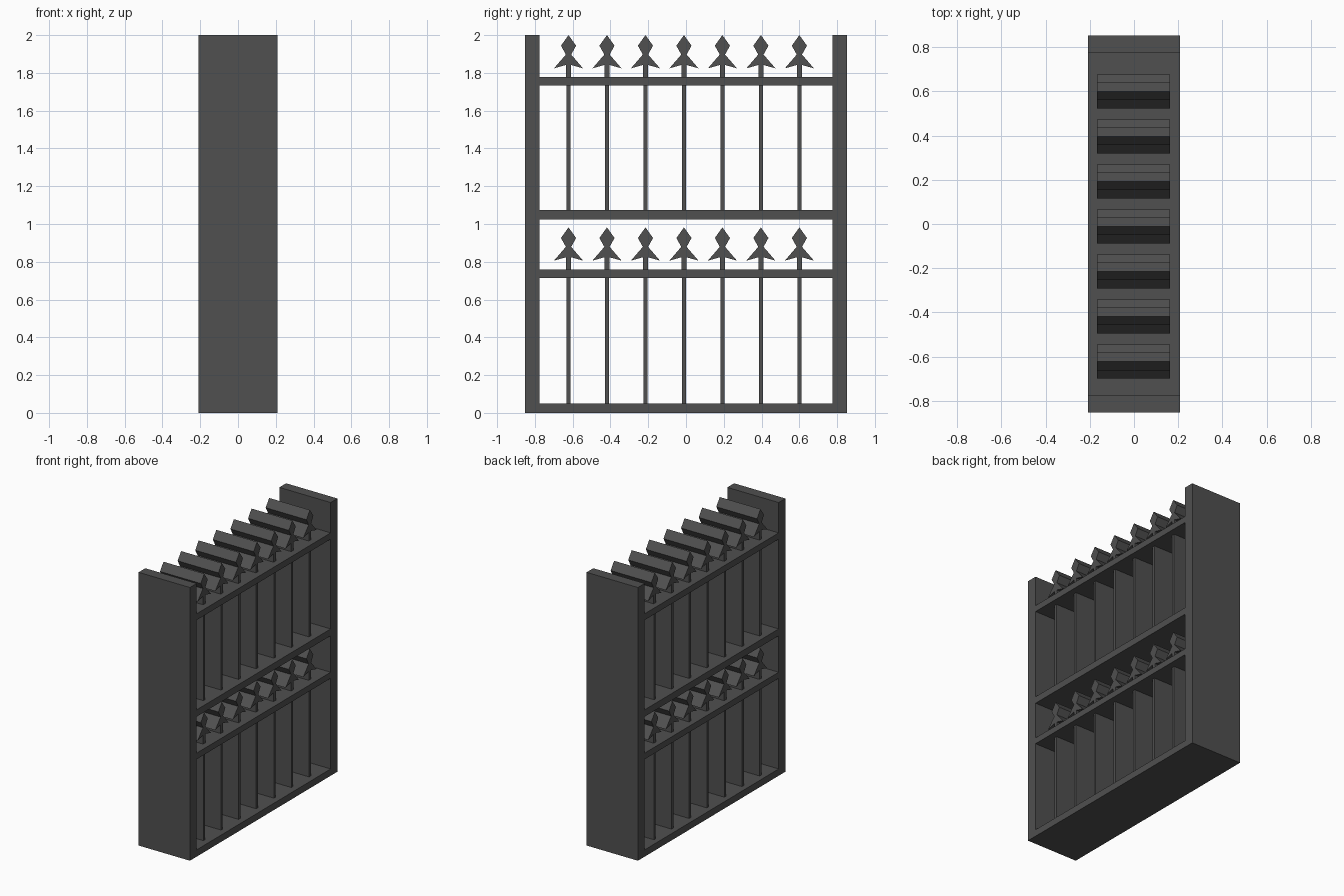
import bpy, bmesh

if "Cube" in bpy.data.objects:
    bpy.data.objects.remove(bpy.data.objects["Cube"])

# One dark iron colour
iron = bpy.data.materials.new("dark_iron")
iron.diffuse_color = (0.08, 0.08, 0.08, 1)
iron.use_nodes = True
iron.node_tree.nodes["Principled BSDF"].inputs["Base Color"].default_value = iron.diffuse_color


def extrude_profile(name, points, x0, x1):
    """Closed (y, z) profile extruded along x."""
    bm = bmesh.new()
    face = bm.faces.new([bm.verts.new((x0, y, z)) for y, z in points])
    ext = bmesh.ops.extrude_face_region(bm, geom=[face])
    verts = [g for g in ext["geom"] if isinstance(g, bmesh.types.BMVert)]
    bmesh.ops.translate(bm, verts=verts, vec=(x1 - x0, 0, 0))
    bmesh.ops.recalc_face_normals(bm, faces=bm.faces)
    mesh = bpy.data.meshes.new(name)
    bm.to_mesh(mesh)
    bm.free()
    mesh.materials.append(iron)
    obj = bpy.data.objects.new(name, mesh)
    bpy.context.collection.objects.link(obj)
    return obj


def slab(name, y0, y1, z0, z1, x0=-0.208, x1=0.208):
    return extrude_profile(name, [(y0, z0), (y1, z0), (y1, z1), (y0, z1)], x0, x1)


# Side posts
slab("left_post", -0.853, -0.775, 0, 2)
slab("right_post", 0.775, 0.853, 0, 2)

# Horizontal rails
for name, z0, z1 in [("bottom_rail", 0, 0.05), ("lower_rail", 0.713, 0.758),
                     ("middle_rail", 1.025, 1.075), ("top_rail", 1.732, 1.778)]:
    slab(name, -0.775, 0.775, z0, z1)

# Half outline of a spear head, z measured down from the tip
half = [(0.04, -0.056), (0.014, -0.103), (0.077, -0.176), (0.013, -0.158), (0.013, -0.268)]

# Two tiers of bars topped by spear heads
BX0, BX1 = -0.168, 0.162
for tier, base, rail_bottom, tip in [("lower", 0.05, 0.713, 0.982), ("upper", 1.075, 1.732, 2.0)]:
    for i in range(7):
        y = -0.622 + i * 0.2037
        slab(f"{tier}_bar_{i + 1}", y - 0.01, y + 0.01, base, rail_bottom, BX0, BX1)
        outline = [(y, tip)] + [(y + w, tip + d) for w, d in half]
        outline += [(y - w, tip + d) for w, d in reversed(half)]
        extrude_profile(f"{tier}_spear_{i + 1}", outline, BX0, BX1)
